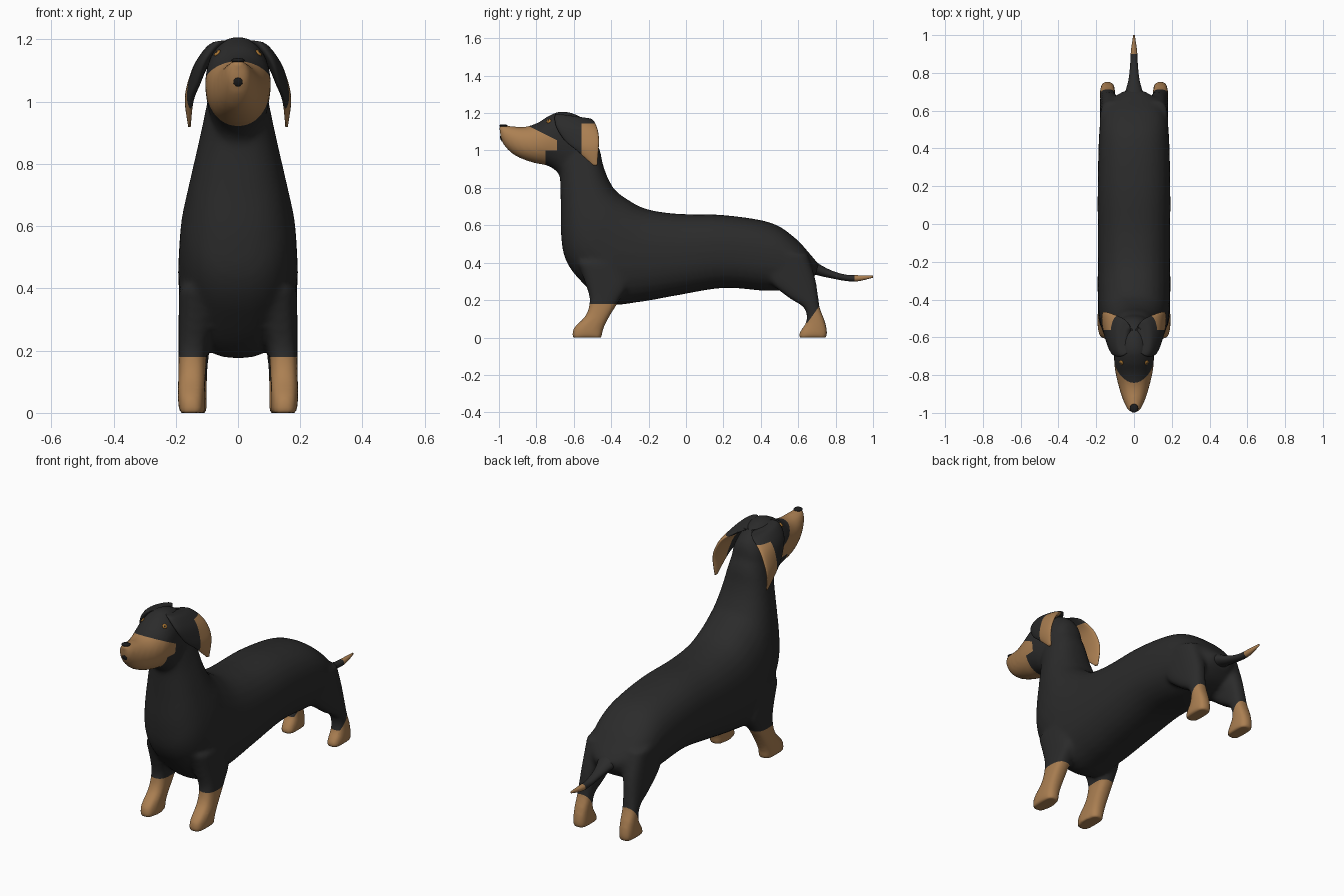
import bpy, bmesh, math
from mathutils import Vector

cube = bpy.data.objects.get("Cube")
if cube:
    bpy.data.objects.remove(cube)


def material(name, color):
    m = bpy.data.materials.new(name)
    m.use_nodes = True
    m.diffuse_color = (*color, 1)
    m.node_tree.nodes["Principled BSDF"].inputs["Base Color"].default_value = (*color, 1)
    return m


BLACK = material("black_fur", (0.024, 0.024, 0.024))
TAN = material("tan_fur", (0.41, 0.215, 0.085))
NOSE = material("dark_nose", (0.012, 0.012, 0.012))
EYE = material("amber_eye", (0.38, 0.17, 0.03))


def spline(rows, steps):
    """Catmull-Rom resampling of a list of equal-length rows."""
    out = []
    for i in range(len(rows) - 1):
        a, b = rows[max(i - 1, 0)], rows[i]
        c, d = rows[i + 1], rows[min(i + 2, len(rows) - 1)]
        for s in range(steps):
            t = s / steps
            out.append([0.5 * (2*q + (r - p)*t + (2*p - 5*q + 4*r - s2)*t*t
                               + (3*q - p - 3*r + s2)*t**3)
                        for p, q, r, s2 in zip(a, b, c, d)])
    return out + [list(rows[-1])]


def power(v, n):
    return math.copysign(abs(v) ** (2 / n), v)


def loft(bm, rows, n=2.2, sides=28, steps=5):
    """Rings spanning point A to point B, with a half width along x."""
    rings = []
    for ax, ay, az, bx, by, bz, half in spline(rows, steps):
        a, b = Vector((ax, ay, az)), Vector((bx, by, bz))
        ring = []
        for k in range(sides):
            t = math.tau * k / sides
            p = (a + b) / 2 + (a - b) / 2 * power(math.cos(t), n)
            p.x += half * power(math.sin(t), n)
            ring.append(bm.verts.new(p))
        rings.append(ring)
    faces = [bm.faces.new(rings[0]), bm.faces.new(rings[-1][::-1])]
    for r, q in zip(rings, rings[1:]):
        for k in range(sides):
            j = (k + 1) % sides
            faces.append(bm.faces.new((r[k], q[k], q[j], r[j])))
    bmesh.ops.recalc_face_normals(bm, faces=faces)


def finish(bm, name, mats):
    me = bpy.data.meshes.new(name)
    bm.to_mesh(me)
    bm.free()
    ob = bpy.data.objects.new(name, me)
    bpy.context.scene.collection.objects.link(ob)
    for m in mats:
        me.materials.append(m)
    me.polygons.foreach_set("use_smooth", [True] * len(me.polygons))
    return ob


def paint(ob, planes, is_tan):
    """Cut clean colour borders, then colour faces by rule."""
    bm = bmesh.new()
    bm.from_mesh(ob.data)
    for co, no in planes:
        bmesh.ops.bisect_plane(bm, geom=bm.verts[:] + bm.edges[:] + bm.faces[:],
                               dist=1e-5, plane_co=co, plane_no=no)
    for f in bm.faces:
        f.material_index = int(is_tan(f.calc_center_median()))
        f.smooth = True
    bm.to_mesh(ob.data)
    bm.free()


def central(rows):
    return [(0, ty, tz, 0, by, bz, w) for ty, tz, by, bz, w in rows]


# Torso and neck: top y, top z, bottom y, bottom z, half width
TORSO = [
    (0.71, 0.39, 0.69, 0.33, 0.06), (0.66, 0.45, 0.63, 0.28, 0.14),
    (0.58, 0.535, 0.55, 0.255, 0.175), (0.45, 0.615, 0.42, 0.25, 0.187),
    (0.2, 0.655, 0.2, 0.265, 0.192), (-0.05, 0.662, -0.05, 0.225, 0.192),
    (-0.22, 0.69, -0.25, 0.19, 0.192), (-0.33, 0.75, -0.42, 0.183, 0.192),
    (-0.38, 0.79, -0.57, 0.31, 0.186), (-0.40, 0.82, -0.645, 0.42, 0.174),
    (-0.425, 0.87, -0.668, 0.55, 0.156), (-0.445, 0.93, -0.67, 0.72, 0.133),
    (-0.46, 1.0, -0.673, 0.84, 0.113), (-0.49, 1.07, -0.68, 0.9, 0.1)]

# Skull and muzzle
HEAD = [
    (-0.48, 1.05, -0.50, 0.92, 0.06), (-0.50, 1.13, -0.58, 0.87, 0.09),
    (-0.57, 1.185, -0.67, 0.87, 0.10), (-0.66, 1.21, -0.70, 0.895, 0.105),
    (-0.73, 1.188, -0.745, 0.92, 0.105), (-0.79, 1.15, -0.80, 0.93, 0.097),
    (-0.86, 1.127, -0.87, 0.952, 0.08), (-0.93, 1.13, -0.925, 0.98, 0.06),
    (-0.985, 1.137, -0.968, 1.02, 0.038), (-1.0, 1.137, -0.99, 1.06, 0.024)]

# Legs: height, front y, back y, x, half width
FORELEG = [
    (0.4, -0.58, -0.33, 0.12, 0.07), (0.28, -0.535, -0.31, 0.135, 0.056),
    (0.2, -0.515, -0.355, 0.145, 0.046), (0.12, -0.535, -0.405, 0.148, 0.044),
    (0.05, -0.6, -0.44, 0.15, 0.043), (-0.004, -0.61, -0.45, 0.148, 0.041)]
HINDLEG = [
    (0.45, 0.42, 0.65, 0.11, 0.07), (0.32, 0.43, 0.69, 0.124, 0.056),
    (0.22, 0.54, 0.707, 0.134, 0.046), (0.16, 0.63, 0.715, 0.138, 0.042),
    (0.09, 0.645, 0.742, 0.14, 0.04), (0.03, 0.608, 0.756, 0.14, 0.04),
    (-0.004, 0.6, 0.752, 0.14, 0.039)]

bm = bmesh.new()
loft(bm, central(TORSO), 2.4)
loft(bm, central(HEAD), 2.1)
for side in (1, -1):
    for leg in (FORELEG, HINDLEG):
        loft(bm, [(side*x, f, z, side*x, b, z, w) for z, f, b, x, w in leg], 2.8)
body = finish(bm, "body", [BLACK, TAN])

# Blend torso, head and legs into one skin
remesh = body.modifiers.new("blend", 'REMESH')
remesh.mode = 'VOXEL'
remesh.voxel_size = 0.012
smooth = body.modifiers.new("soften", 'SMOOTH')
smooth.factor = 0.5
smooth.iterations = 8
bpy.context.view_layer.update()
skin = bpy.data.meshes.new_from_object(
    body.evaluated_get(bpy.context.evaluated_depsgraph_get()))
body.modifiers.clear()
body.data = skin
skin.name = "body"
skin.materials.clear()
for m in (BLACK, TAN):
    skin.materials.append(m)
for v in skin.vertices:
    v.co.z = max(v.co.z, 0)


def body_tan(c):
    if c.z > 0.8:  # muzzle
        back = -0.69 if c.z > 1.0 else -0.75
        return c.y < back and c.z < 1.13 - 0.5 * (c.y + 0.84) or c.y < -0.9
    if c.y < 0:  # forelegs
        return c.z < 0.18 and abs(c.x) > 0.08
    return c.z < 0.08 or c.z < min(0.17, 0.08 + 1.4 * (c.y - 0.65))


paint(body, [((0, 0, 0.18), (0, 0, 1)), ((0, 0, 0.08), (0, 0, 1)),
             ((0, 0.65, 0.08), (0, -1.4, 1)), ((0, -0.84, 1.13), (0, 0.5, 1)),
             ((0, -0.69, 0), (0, 1, 0)), ((0, -0.75, 0), (0, 1, 0)),
             ((0, 0, 1.0), (0, 0, 1))], body_tan)

# Tail with a tan tip
bm = bmesh.new()
loft(bm, central([(0.62, 0.49, 0.64, 0.31, 0.1), (0.69, 0.41, 0.68, 0.335, 0.055),
                  (0.77, 0.362, 0.75, 0.322, 0.03), (0.85, 0.337, 0.85, 0.303, 0.02),
                  (0.92, 0.333, 0.92, 0.301, 0.016), (1.0, 0.332, 1.0, 0.32, 0.004)]),
     2, 16)
tail = finish(bm, "tail", [BLACK, TAN])
paint(tail, [((0, 0.9, 0), (0, 1, 0))], lambda c: c.y > 0.9)

# Hanging ears: front edge point, back edge point, half thickness
EAR = [(0.03, -0.67, 1.195, 0.03, -0.54, 1.175, 0.03),
       (0.065, -0.70, 1.19, 0.06, -0.50, 1.165, 0.034),
       (0.108, -0.695, 1.13, 0.118, -0.475, 1.12, 0.025),
       (0.132, -0.65, 1.055, 0.152, -0.465, 1.06, 0.018),
       (0.15, -0.585, 1.0, 0.164, -0.468, 1.0, 0.012),
       (0.155, -0.495, 0.92, 0.157, -0.475, 0.918, 0.004)]
for side, label in ((1, "left"), (-1, "right")):
    bm = bmesh.new()
    loft(bm, [(side*r[0], r[1], r[2], side*r[3], r[4], r[5], r[6]) for r in EAR], 2, 24)
    ear = finish(bm, label + "_ear", [BLACK, TAN])
    paint(ear, [((0, -0.56, 0), (0, 1, 0)), ((0, 0, 1.145), (0, 0, 1))],
          lambda c: c.y > -0.56 and c.z < 1.145)


def button(name, target, radius, flat, mat):
    """Small flattened dome resting on the skin nearest to target."""
    _, loc, normal, _ = body.closest_point_on_mesh(Vector(target))
    b = bmesh.new()
    bmesh.ops.create_uvsphere(b, u_segments=16, v_segments=10, radius=radius)
    bmesh.ops.scale(b, vec=(1, 1, flat), verts=b.verts)
    turn = normal.to_track_quat('Z', 'Y').to_matrix()
    bmesh.ops.rotate(b, matrix=turn, verts=b.verts)
    bmesh.ops.translate(b, vec=loc, verts=b.verts)
    return finish(b, name, [mat])


# Eyes, nose and mouth
for side, label in ((1, "left"), (-1, "right")):
    button(label + "_eye", (side*0.07, -0.735, 1.16), 0.013, 0.4, EYE)
    button(label + "_pupil", (side*0.07, -0.737, 1.16), 0.007, 0.9, NOSE)
button("nose", (0, -0.975, 1.15), 0.023, 0.35, NOSE)
button("mouth", (0, -1.02, 1.055), 0.015, 0.3, NOSE)
